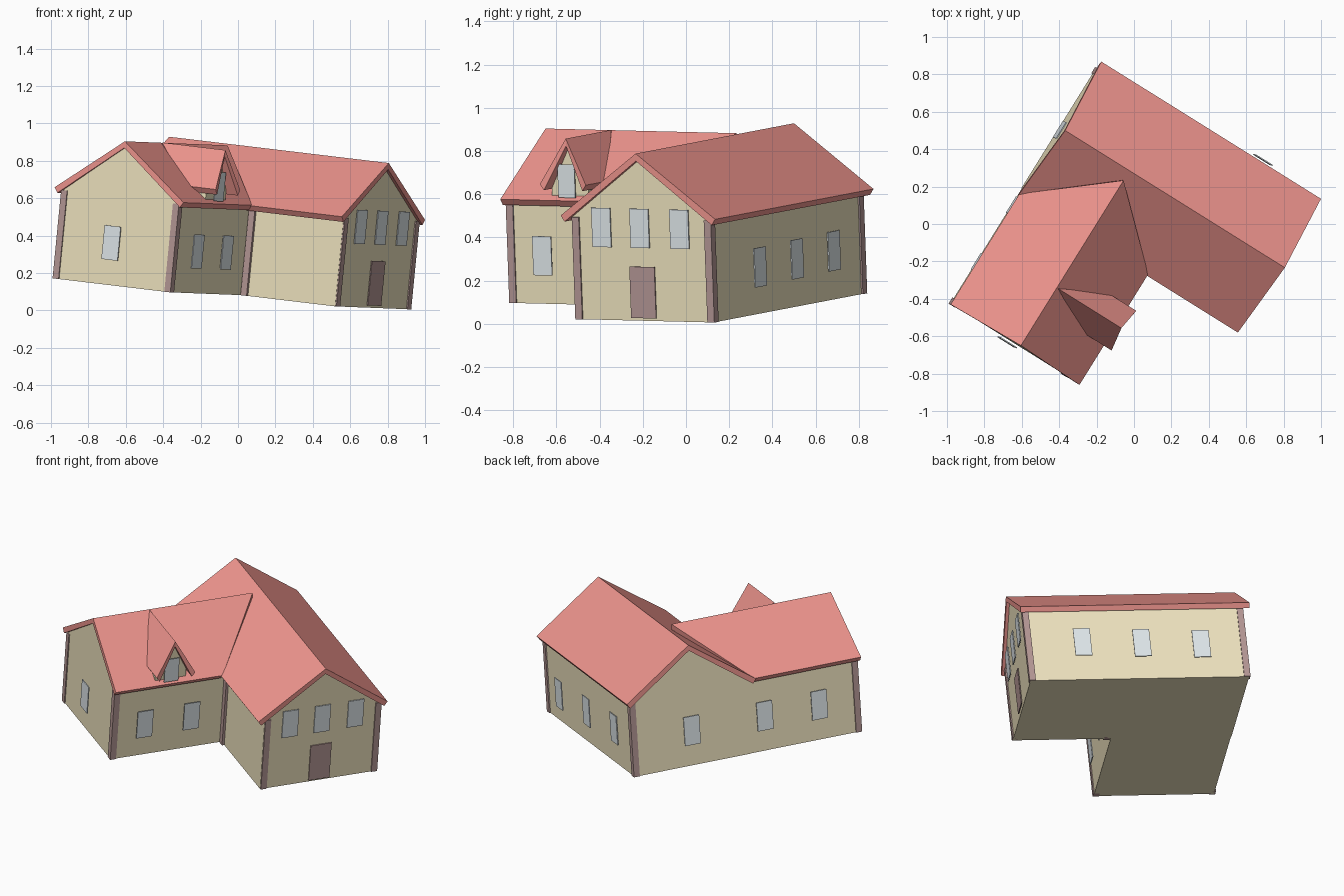
import bpy, bmesh
from mathutils import Vector, Matrix

if "Cube" in bpy.data.objects:
    bpy.data.objects.remove(bpy.data.objects["Cube"])

# House frame: U along main block, V across it, W up (whole house is turned and slightly tilted)
U = Vector((0.844, -0.527, -0.101)).normalized()
W = Vector((0.097, -0.036, 0.9946))
V = W.cross(U).normalized()
W = U.cross(V)
FRAME = Matrix((U, V, W)).transposed().to_4x4()


def material(name, rgb):
    m = bpy.data.materials.new(name)
    m.diffuse_color = (*rgb, 1)
    m.use_nodes = True
    m.node_tree.nodes["Principled BSDF"].inputs["Base Color"].default_value = m.diffuse_color
    return m


ROOF = material("roof_red", (0.86, 0.30, 0.27))
WALL = material("wall_tan", (0.86, 0.77, 0.52))
TRIM = material("trim_brown", (0.46, 0.31, 0.30))
GLASS = material("glass", (0.74, 0.80, 0.83))


def make(name, solids, mat):
    """Each solid is a pair of matching rings of points in the house frame."""
    bm = bmesh.new()
    for r0, r1 in solids:
        a = [bm.verts.new(p) for p in r0]
        b = [bm.verts.new(p) for p in r1]
        bm.faces.new(a)
        bm.faces.new(b)
        for i in range(len(a)):
            j = (i + 1) % len(a)
            bm.faces.new((a[i], a[j], b[j], b[i]))
    bmesh.ops.recalc_face_normals(bm, faces=bm.faces)
    bm.transform(FRAME)
    me = bpy.data.meshes.new(name)
    bm.to_mesh(me)
    bm.free()
    me.materials.append(mat)
    ob = bpy.data.objects.new(name, me)
    bpy.context.collection.objects.link(ob)
    return ob


def box(lo, hi):
    ring = lambda z: [(lo[0], lo[1], z), (hi[0], lo[1], z), (hi[0], hi[1], z), (lo[0], hi[1], z)]
    return ring(lo[2]), ring(hi[2])


def place(along, cross, z, axis):
    return (along, cross, z) if axis == "u" else (cross, along, z)


def body(name, axis, mid, half, lo, hi, base, top, peak):
    """Walls with gable ends."""
    prof = [(-half, base), (half, base), (half, top), (0, peak), (-half, top)]
    make(name, [[[place(t, mid + s, z, axis) for s, z in prof] for t in (lo, hi)]][0:1], WALL)


def roof(name, axis, mid, half, eave, ridge, thick, start, end):
    """Two slabs; start and end give the (eave, ridge) position along the axis."""
    solids = []
    for s in (-1, 1):
        under = 0.02 * thick / 0.035
        prof = [(half, eave, 0), (0, ridge, 1), (0, ridge - thick, 1), (half - under, eave - thick * 0.8, 0)]
        solids.append([[place(e[k], mid + s * d, z, axis) for d, z, k in prof] for e in (start, end)])
    make(name, solids, ROOF)


# Walls
body("main_walls", "u", 0.216, 0.376, -0.625, 0.705, 0.09, 0.565, 0.838)
body("wing_walls", "v", -0.256, 0.366, -0.882, -0.15, 0.09, 0.565, 0.832)
body("dormer_walls", "u", -0.53, 0.10, -0.15, 0.12, 0.59, 0.665, 0.838)

# Roofs
roof("main_roof", "u", 0.211, 0.421, 0.573, 0.870, 0.035, (-0.668, -0.668), (0.724, 0.724))
roof("wing_roof", "v", -0.259, 0.408, 0.576, 0.864, 0.035, (-0.896, -0.890), (-0.20, 0.15))
roof("dormer_roof", "u", -0.526, 0.125, 0.656, 0.866, 0.035, (0.0, -0.25), (0.19, 0.15))

# Corner posts
P = 0.038
corners = [(0.712, -0.158, -1, 1), (0.712, 0.60, -1, -1), (-0.632, 0.60, 1, -1),
           (-0.630, -0.888, 1, 1), (0.116, -0.888, -1, 1), (0.115, -0.175, 1, 1)]
posts = []
for x, y, sx, sy in corners:
    x2, y2 = x + sx * P, y + sy * P
    posts.append(box((min(x, x2), min(y, y2), 0.09), (max(x, x2), max(y, y2), 0.565)))
make("corner_posts", posts, TRIM)


# Windows and door: thin panes standing just off the walls
def pane(axis, off, along, z0, z1, width=0.102):
    t = 0.003
    if axis == "u":
        return box((off - t, along - width / 2, z0), (off + t, along + width / 2, z1))
    return box((along - width / 2, off - t, z0), (along + width / 2, off + t, z1))


LO, HI = 0.225, 0.407
make("gable_windows", [pane("u", 0.716, y, 0.43, 0.612) for y in (0.005, 0.213, 0.43)], GLASS)
make("back_windows", [pane("v", off, x, LO, HI) for x, off in ((0.375, 0.65), (0.01, 0.625), (-0.355, 0.60))], GLASS)
make("left_windows", [pane("u", -0.637, y, LO, HI) for y in (0.21, -0.265, -0.62)], GLASS)
make("wing_side_windows", [pane("u", off, y, LO, HI) for y, off in ((-0.685, 0.137), (-0.378, 0.130))], GLASS)
make("wing_front_window", [pane("v", -0.902, -0.275, LO, HI)], GLASS)
make("dormer_window", [pane("u", 0.142, -0.535, 0.59, 0.745, 0.092)], GLASS)
make("front_door", [pane("u", 0.714, 0.218, 0.103, 0.342, 0.136)], TRIM)
